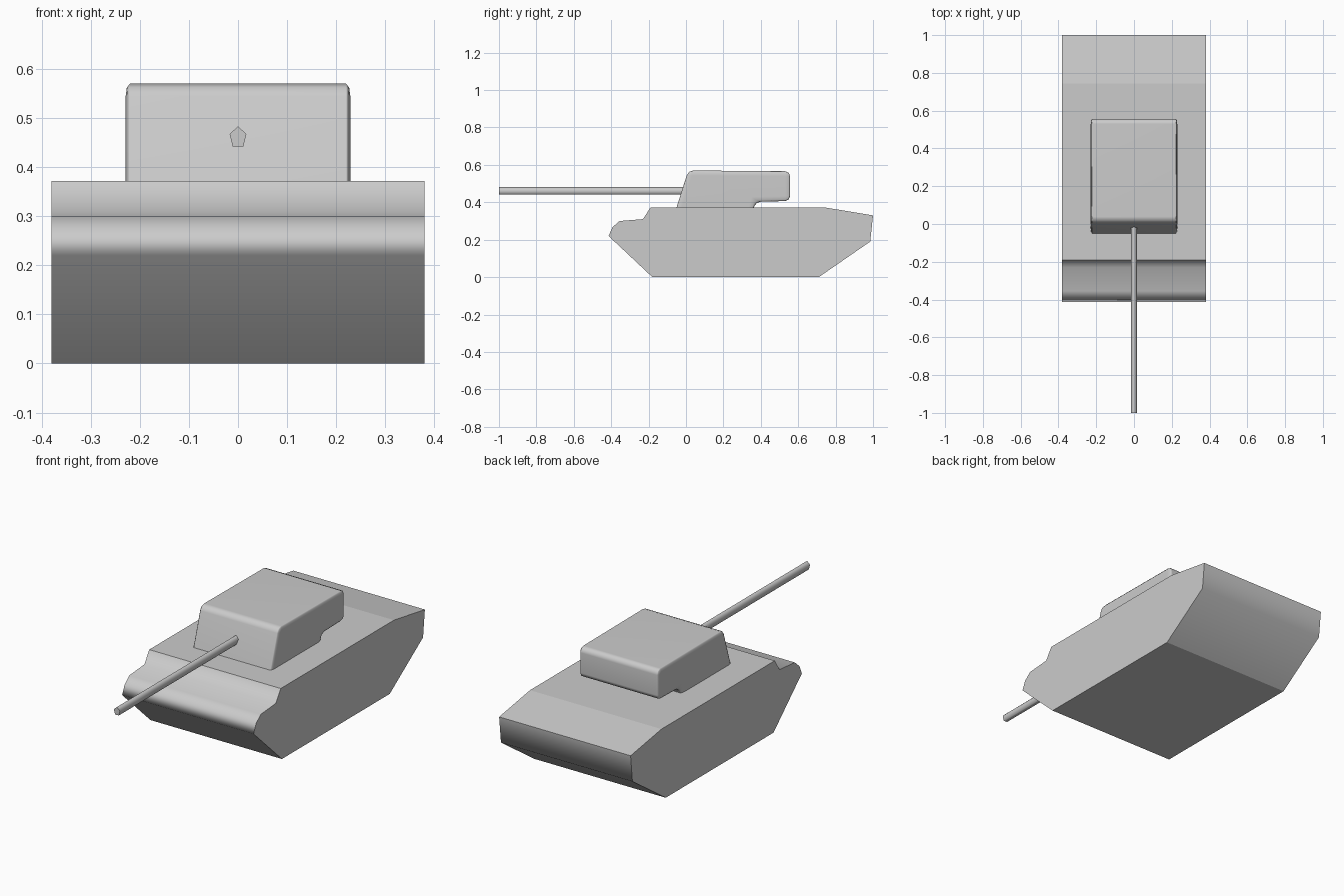
import bpy, bmesh, math

cube = bpy.data.objects.get("Cube")
if cube:
    bpy.data.objects.remove(cube, do_unlink=True)

grey = bpy.data.materials.new("plain grey")
grey.use_nodes = True
GREY = (0.6, 0.6, 0.6, 1)
grey.diffuse_color = GREY
grey.node_tree.nodes["Principled BSDF"].inputs["Base Color"].default_value = GREY


def extrude_profile(name, profile, half_width):
    """Solid made from a side outline (y, z) extruded across x."""
    bm = bmesh.new()
    face = bm.faces.new([bm.verts.new((-half_width, y, z)) for y, z in profile])
    moved = bmesh.ops.extrude_face_region(bm, geom=[face])["geom"]
    verts = [v for v in moved if isinstance(v, bmesh.types.BMVert)]
    bmesh.ops.translate(bm, verts=verts, vec=(2 * half_width, 0, 0))
    bmesh.ops.recalc_face_normals(bm, faces=bm.faces)
    mesh = bpy.data.meshes.new(name)
    bm.to_mesh(mesh)
    bm.free()
    mesh.materials.append(grey)
    obj = bpy.data.objects.new(name, mesh)
    bpy.context.collection.objects.link(obj)
    return obj


def smooth(obj, degrees):
    bpy.ops.object.select_all(action="DESELECT")
    obj.select_set(True)
    bpy.context.view_layer.objects.active = obj
    bpy.ops.object.shade_smooth_by_angle(angle=math.radians(degrees))


def keep_large_faces_flat(obj):
    mod = obj.modifiers.new("weighted normals", "WEIGHTED_NORMAL")
    mod.keep_sharp = True


# Hull: sloped nose, stepped front deck, raked tail
hull = extrude_profile("hull", [
    (-0.18, 0), (0.71, 0), (0.985, 0.19), (1.0, 0.33), (0.745, 0.372),
    (-0.19, 0.372), (-0.23, 0.31), (-0.355, 0.30), (-0.393, 0.267),
    (-0.414, 0.22)], 0.38)
smooth(hull, 75)
# Crisp creases along the floor and the upper deck
for edge in hull.data.edges:
    a, b = (hull.data.vertices[i].co for i in edge.vertices)
    if abs(a.x - b.x) > 0.1 and (a.z < 0.01 or a.z > 0.36):
        edge.use_edge_sharp = True
keep_large_faces_flat(hull)

# Turret: raked front, overhanging rear; narrowed so the side bevels are thin
NARROW = 0.32
turret = extrude_profile("turret", [
    (-0.064, 0.33), (0.35, 0.33), (0.372, 0.403), (0.557, 0.407),
    (0.557, 0.566), (0.012, 0.57)], 0.229 / NARROW)
turret.scale.x = NARROW
bevel = turret.modifiers.new("rounded edges", "BEVEL")
bevel.width = 0.027
bevel.segments = 2
bevel.limit_method = "ANGLE"
bevel.angle_limit = math.radians(40)
smooth(turret, 180)
keep_large_faces_flat(turret)

# Gun barrel: slim five-sided rod
bpy.ops.mesh.primitive_cylinder_add(
    vertices=5, radius=1, depth=1.1, location=(0, -0.45, 0.46),
    rotation=(math.pi / 2, 0, 0))
barrel = bpy.context.object
barrel.name = "gun_barrel"
barrel.scale = (0.018, 0.023, 1)
barrel.data.materials.append(grey)
smooth(barrel, 75)
